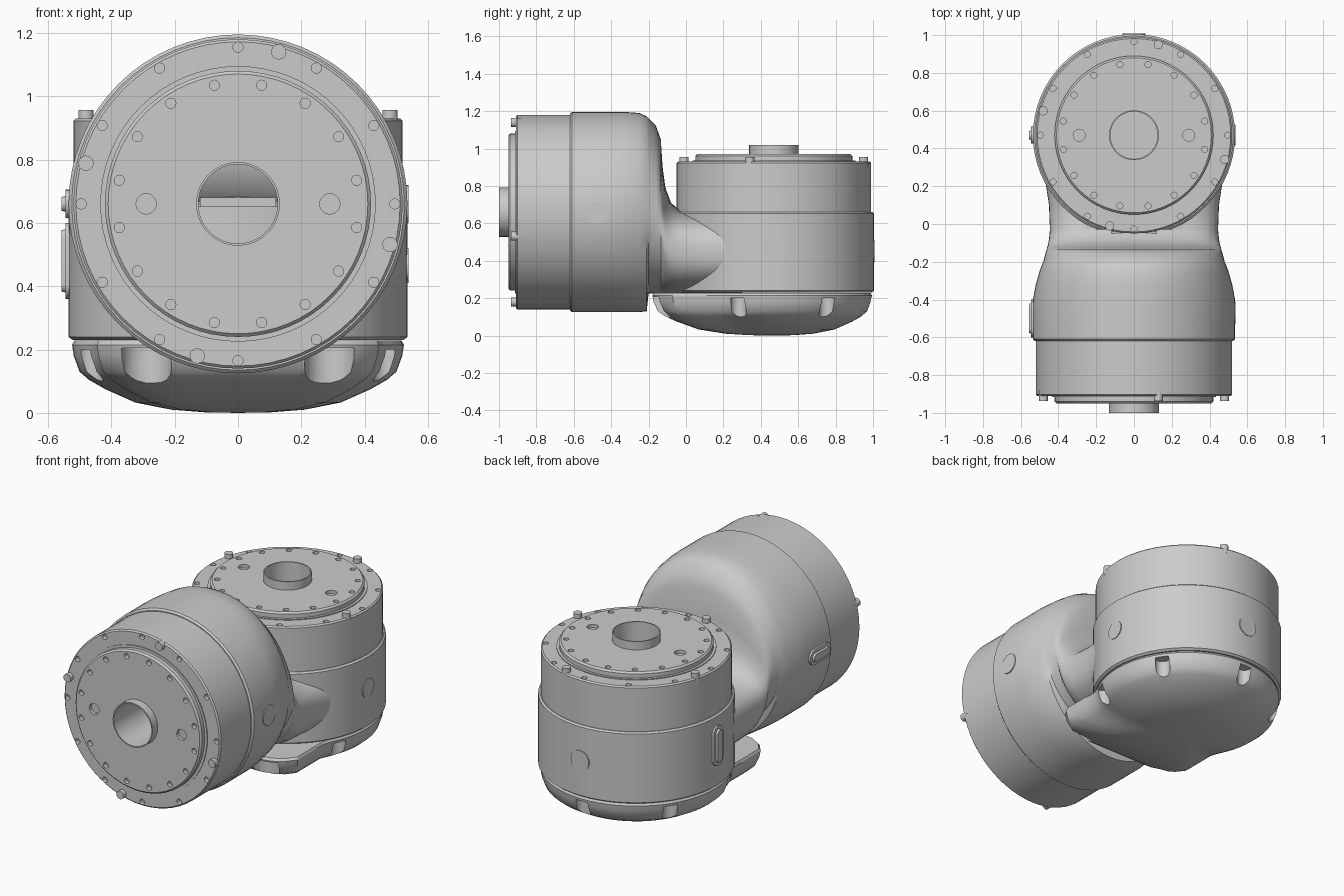
import bpy
import bmesh
from math import sin, cos, pi, radians, hypot
from mathutils import Matrix, Vector

SEG = 64
AXIS_Y = 0.47       # rear drum axis position
AXIS_Z = 0.66       # front drum axis height
UPRIGHT = Matrix.Translation((0, AXIS_Y, 0.93))
FORWARD = Matrix.Translation((0, -0.91, AXIS_Z)) @ Matrix.Rotation(pi / 2, 4, "X")

cube = bpy.data.objects.get("Cube")
if cube:
    bpy.data.objects.remove(cube)


def finish(bm, name, matrix=None):
    bmesh.ops.remove_doubles(bm, verts=bm.verts, dist=1e-5)
    bmesh.ops.recalc_face_normals(bm, faces=bm.faces)
    mesh = bpy.data.meshes.new(name)
    bm.to_mesh(mesh)
    bm.free()
    obj = bpy.data.objects.new(name, mesh)
    bpy.context.collection.objects.link(obj)
    obj.matrix_world = matrix or Matrix()
    return obj


def activate(obj):
    bpy.ops.object.select_all(action="DESELECT")
    obj.select_set(True)
    bpy.context.view_layer.objects.active = obj


def smooth(obj):
    activate(obj)
    bpy.ops.object.shade_smooth_by_angle(angle=radians(32))


def cut(obj, cutter):
    cutter.hide_render = True
    bpy.context.view_layer.update()
    activate(obj)
    mod = obj.modifiers.new("cut", "BOOLEAN")
    mod.operation = "DIFFERENCE"
    mod.solver = "EXACT"
    mod.object = cutter
    bpy.ops.object.modifier_apply(modifier=mod.name)
    bpy.data.objects.remove(cutter)


def skin(name, rings, matrix=None, loop=False, cap_end=False):
    """Bridge successive rings of points into one surface."""
    bm = bmesh.new()
    rows = [[bm.verts.new(p) for p in ring] for ring in rings]
    pairs = list(zip(rows, rows[1:]))
    if loop:
        pairs.append((rows[-1], rows[0]))
    for a, b in pairs:
        for i in range(len(a)):
            j = (i + 1) % len(a)
            bm.faces.new((a[i], a[j], b[j], b[i]))
    if cap_end:
        bm.faces.new(rows[-1])
    return finish(bm, name, matrix)


def turn(k):
    return 2 * pi * k / SEG


def lathe(name, profile, matrix, loop=False):
    rings = [[(r * cos(turn(k)), r * sin(turn(k)), z) for k in range(SEG)] for r, z in profile]
    return skin(name, rings, matrix, loop)


def cylinders(name, spots, matrix=None):
    """Several vertical cylinders in one mesh: x, y, radius, bottom, top."""
    bm = bmesh.new()
    for x, y, r, low, high in spots:
        bmesh.ops.create_cone(bm, cap_ends=True, segments=20, radius1=r, radius2=r,
                              depth=high - low,
                              matrix=Matrix.Translation((x, y, (low + high) / 2)))
    return finish(bm, name, matrix)


def polar(radius, degrees):
    return radius * cos(radians(degrees)), radius * sin(radians(degrees))


# Joint head: drum end, raised flange, hollow tube, screw holes and pins
def joint_head(prefix, matrix, height, bore):
    profile = [(0.125, -bore), (0.125, 0.09), (0.132, 0.09), (0.132, 0.04),
               (0.41, 0.04), (0.42, 0.03), (0.42, 0.005), (0.435, 0.005),
               (0.435, 0), (0.512, 0), (0.52, -0.008), (0.52, -height),
               (0.135, -height), (0.135, -bore)]
    head = lathe(prefix + "_joint_head", profile, matrix, loop=True)
    holes = [(*polar(0.495, 30 * k), 0.016, -0.025, 0.02) for k in range(12)]
    holes += [(*polar(0.382, 22.5 * k + 11.25), 0.016, 0.015, 0.06) for k in range(16)]
    holes += [(side * 0.29, 0, 0.032, 0.02, 0.06) for side in (-1, 1)]
    cut(head, cylinders("hole_cutter", holes, matrix))
    smooth(head)
    pins = [(*polar(0.497, 90 * k + 75), 0.024, -0.03, 0.026) for k in range(4)]
    smooth(cylinders(prefix + "_pins", pins, matrix))


joint_head("rear", UPRIGHT, 0.275, 0.65)
joint_head("front", FORWARD, 0.295, 0.6)

# Rear drum housing below the head
smooth(lathe("rear_housing",
             [(0, -0.70), (0.522, -0.70), (0.535, -0.69), (0.535, -0.278),
              (0.525, -0.27), (0.5, -0.27)], UPRIGHT))

# Front drum housing flowing into the waist: y, half width, bottom, middle, top, squareness
sections = [
    (-0.62, 0.5, 0.16, 0.66, 1.16, 2), (-0.62, 0.525, 0.135, 0.66, 1.185, 2),
    (-0.61, 0.535, 0.125, 0.66, 1.195, 2), (-0.4, 0.535, 0.125, 0.66, 1.195, 2),
    (-0.32, 0.52, 0.125, 0.66, 1.195, 2), (-0.25, 0.5, 0.125, 0.66, 1.19, 2),
    (-0.21, 0.485, 0.13, 0.66, 1.172, 2), (-0.2, 0.48, 0.225, 0.65, 1.162, 2),
    (-0.16, 0.47, 0.225, 0.64, 1.12, 2), (-0.135, 0.462, 0.225, 0.62, 1.05, 2),
    (-0.125, 0.46, 0.225, 0.58, 0.9, 2.1), (-0.11, 0.455, 0.225, 0.53, 0.79, 2.2),
    (-0.08, 0.45, 0.225, 0.49, 0.71, 2.4), (-0.03, 0.445, 0.225, 0.47, 0.665, 2.6),
    (0.1, 0.45, 0.225, 0.46, 0.655, 2.6), (0.2, 0.465, 0.225, 0.46, 0.655, 2.6),
    (0.3, 0.49, 0.225, 0.46, 0.655, 2.6)]


def section_ring(y, half, low, mid, high, power):
    ring = []
    for k in range(SEG):
        c, s = cos(turn(k)), sin(turn(k))
        x = half * abs(c) ** (2 / power) * (1 if c > 0 else -1)
        rise = abs(s) ** (2 / power)
        ring.append((x, y, mid + rise * (high - mid) if s > 0 else mid - rise * (mid - low)))
    return ring


smooth(skin("front_housing", [section_ring(*s) for s in sections], cap_end=True))


# Domed bottom cover with a tongue reaching forward under the waist
def cover_reach(angle):
    c, s = abs(cos(angle)), sin(angle)
    if s >= 0:
        return 0.524
    tongue = min(0.65 / -s, 0.445 / max(c, 0.01), 0.72)
    return max(0.524, tongue)


cover_profile = [(0, 0.228), (0.985, 0.228), (1, 0.215), (0.99, 0.18), (0.955, 0.13),
                 (0.9, 0.105), (0.8, 0.075), (0.62, 0.033), (0.4, 0.01), (0.2, 0.002), (0, 0)]
cover = skin("bottom_cover", [
    [(f * cover_reach(turn(k)) * cos(turn(k)),
      AXIS_Y + f * cover_reach(turn(k)) * sin(turn(k)), z) for k in range(SEG)]
    for f, z in cover_profile])

# Screw pockets around the cover rim
pockets = []
for angle in (-22, 34, 90, 146, 202):
    x, y = polar(0.505, angle)
    pockets.append((x, y + AXIS_Y, 0.042, -0.1, 0.2))
pockets += [(side * 0.29, -0.16, 0.08, -0.1, 0.205) for side in (-1, 1)]
cut(cover, cylinders("pocket_cutter", pockets))
smooth(cover)


# Rounded plates on the housings, optionally with a sunken slot
def plate(name, place, normal, along, straight, radius, slot=False):
    n, u = Vector(normal), Vector(along)
    matrix = Matrix.Translation(place) @ Matrix((u, n.cross(u), n)).transposed().to_4x4()
    bm = bmesh.new()
    outline = []
    for k in range(26):
        a = pi * (k if k < 13 else k - 1) / 12 - pi / 2
        shift = straight if k < 13 else -straight
        outline.append(bm.verts.new((shift + radius * cos(a), radius * sin(a), 0)))
    bmesh.ops.remove_doubles(bm, verts=outline, dist=1e-5)
    top = bm.faces.new(list(bm.verts))
    base = bmesh.ops.extrude_face_region(bm, geom=[top], use_keep_orig=True)
    low = [v for v in base["geom"] if isinstance(v, bmesh.types.BMVert)]
    bmesh.ops.translate(bm, verts=low, vec=(0, 0, -0.03))
    if slot:
        bmesh.ops.inset_region(bm, faces=[top], thickness=radius * 0.45)
        bmesh.ops.inset_region(bm, faces=[top], thickness=0.003, depth=-0.012)
    smooth(finish(bm, name, matrix))


LEFT, UP, BACK = (-1, 0, 0), (0, 0, 1), (0, 1, 0)
plate("rear_slot_plate", (-0.545, AXIS_Y, 0.48), LEFT, UP, 0.075, 0.045, True)
plate("front_slot_plate", (-0.545, -0.5, AXIS_Z), LEFT, BACK, 0.055, 0.045, True)
plate("rear_round_plug", (0, AXIS_Y + 0.538, 0.45), BACK, UP, 0, 0.06)
plate("rear_side_plug", (0.538, AXIS_Y, 0.465), (1, 0, 0), UP, 0, 0.055)
plate("front_side_plug", (0.538, -0.47, AXIS_Z), (1, 0, 0), UP, 0, 0.06)

# Small ledge between the two drums
bm = bmesh.new()
bmesh.ops.create_cube(bm, size=1, matrix=Matrix.Translation((0, -0.06, 0.665))
                      @ Matrix.Diagonal((0.24, 0.04, 0.03, 1)))
finish(bm, "waist_ledge")
